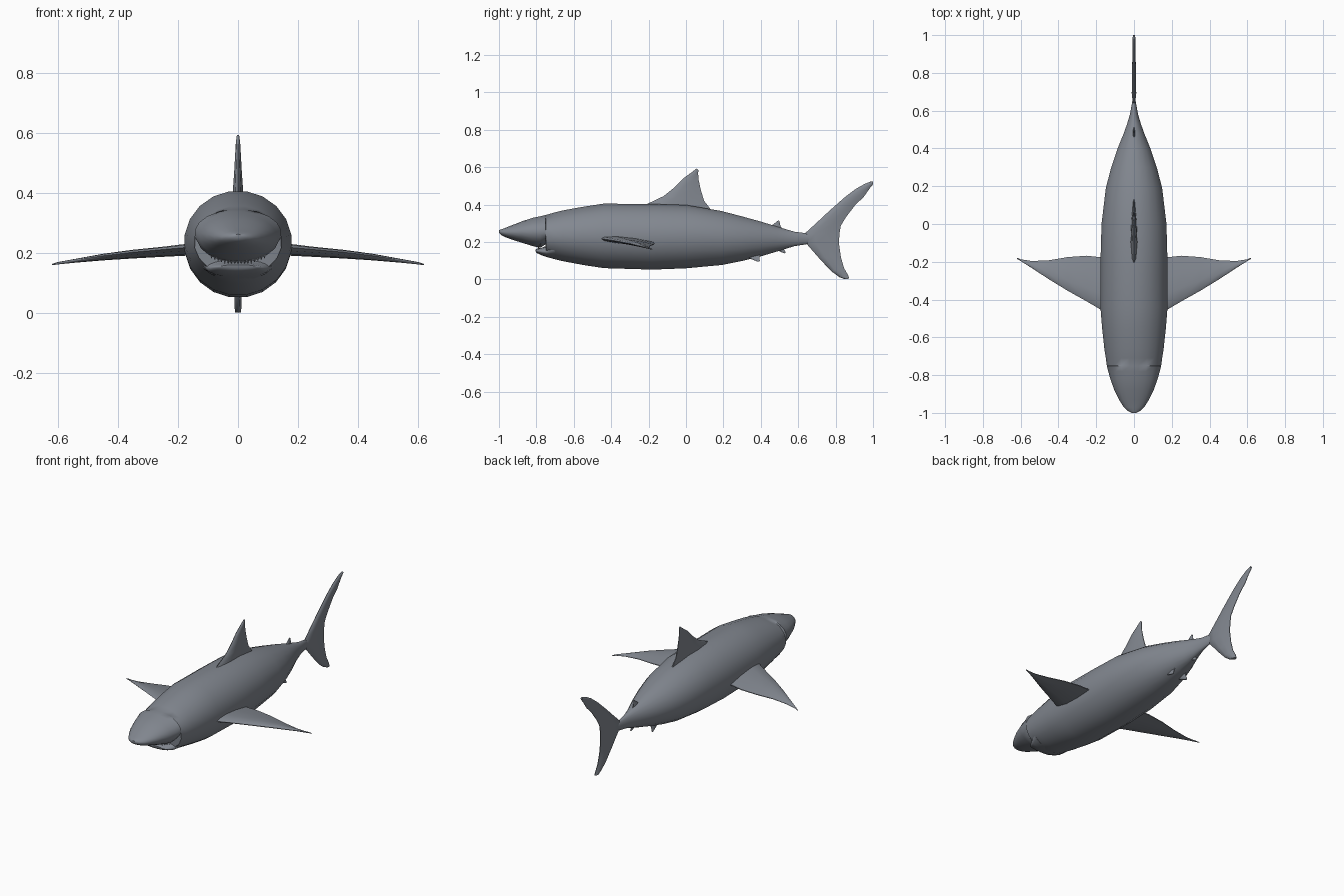
import bpy, bmesh, math
from mathutils import Vector

skin = bpy.data.materials.new("slate_skin")
skin.diffuse_color = (.225, .245, .28, 1)


def finish(name, bm, angle=50):
    bmesh.ops.recalc_face_normals(bm, faces=bm.faces)
    me = bpy.data.meshes.new(name)
    bm.to_mesh(me)
    bm.free()
    me.materials.append(skin)
    ob = bpy.data.objects.new(name, me)
    bpy.context.collection.objects.link(ob)
    bpy.ops.object.select_all(action='DESELECT')
    ob.select_set(True)
    bpy.context.view_layer.objects.active = ob
    bpy.ops.object.shade_smooth_by_angle(angle=math.radians(angle))
    return ob


def loft(name, rings):
    """Skin a list of equally sized point rings and cap both ends."""
    bm = bmesh.new()
    vs = [[bm.verts.new(p) for p in r] for r in rings]
    n = len(rings[0])
    for a, b in zip(vs, vs[1:]):
        for i in range(n):
            j = (i + 1) % n
            bm.faces.new((a[i], a[j], b[j], b[i]))
    bm.faces.new(vs[0])
    bm.faces.new(vs[-1])
    return finish(name, bm)


def hull(name, sections, sides=20):
    """Elliptical sections: (y, bottom z, top z, half width)."""
    rings = []
    for y, zb, zt, w in sections:
        c, h = (zb + zt) / 2, (zt - zb) / 2
        rings.append([(w * math.sin(t), y, c + h * math.cos(t))
                      for t in (math.tau * (i + 0.5) / sides for i in range(sides))])
    return loft(name, rings)


def fin(name, sections, axis):
    """Lens sections: (leading point, trailing point, half thickness)."""
    axis = Vector(axis)
    chord = [(0, 0), (.06, .55), (.3, 1), (.65, .8), (1, .15)]
    loop = chord + [(u, -v) for u, v in reversed(chord[1:])]
    return loft(name, [[Vector(a).lerp(Vector(b), u) + axis * v * t for u, v in loop]
                       for a, b, t in sections])


def flat_fin(name, rows):
    """Fin on the centre plane: (lead y, lead z, trail y, trail z, half thickness)."""
    return fin(name, [((0, a, b), (0, c, d), t) for a, b, c, d, t in rows], (1, 0, 0))


def mirror_x(ob):
    m = ob.modifiers.new("Mirror", 'MIRROR')
    m.use_axis = (True, False, False)


# Body with the overhanging snout, stepping down behind the mouth
hull("body", [
    (-1.0, .248, .262, .012), (-.99, .238, .267, .033), (-.97, .227, .274, .055),
    (-.93, .212, .29, .08), (-.88, .196, .31, .105), (-.82, .177, .33, .127),
    (-.78, .168, .338, .138), (-.752, .185, .345, .145), (-.748, .122, .346, .146),
    (-.71, .108, .357, .151), (-.66, .096, .37, .159), (-.55, .075, .39, .171),
    (-.44, .058, .407, .18), (-.18, .05, .405, .179), (.0, .057, .4, .174),
    (.19, .075, .367, .151), (.3, .097, .338, .122), (.4, .122, .31, .088),
    (.48, .146, .285, .055), (.53, .162, .27, .037), (.58, .177, .255, .022),
    (.66, .19, .245, .007)])

# Lower jaw
hull("lower_jaw", [
    (-.805, .15, .16, .055), (-.797, .14, .164, .075), (-.77, .128, .17, .094),
    (-.745, .119, .18, .106), (-.7, .108, .24, .125)])

# Upper teeth
bm = bmesh.new()
for i in range(17):
    x = -.088 + .011 * i
    z = .252 - .084 * math.sqrt(1 - (x / .138) ** 2)
    y = -.79 + 1.5 * x * x
    top = [bm.verts.new((x + dx, y + dy, z + .006))
           for dx, dy in ((-.005, 0), (0, -.004), (.005, 0), (0, .004))]
    tip = bm.verts.new((x, y, z - .008))
    bm.faces.new(top)
    for k in range(4):
        bm.faces.new((top[k], top[(k + 1) % 4], tip))
finish("teeth", bm, 20)

# Dorsal fin
flat_fin("dorsal_fin", [
    (-.24, .36, .145, .345, .02), (-.21, .402, .135, .37, .018),
    (-.12, .445, .097, .42, .015), (-.07, .485, .08, .475, .012),
    (-.015, .54, .068, .53, .009), (.03, .572, .065, .565, .007),
    (.057, .593, .066, .585, .004)])

# Tail fin, lower tip to upper tip
flat_fin("tail_fin", [
    (.848, .001, .872, .004, .01), (.82, .012, .868, .02, .011),
    (.775, .045, .845, .06, .011), (.71, .115, .828, .12, .011),
    (.64, .195, .818, .19, .012), (.635, .245, .82, .24, .012),
    (.69, .295, .828, .288, .011), (.765, .365, .857, .335, .01),
    (.85, .44, .907, .4, .009), (.91, .485, .95, .44, .009),
    (.955, .51, .967, .465, .008), (.985, .522, .985, .49, .007),
    (.999, .524, 1.0, .508, .006)])

# Small second dorsal and anal fins
flat_fin("rear_dorsal_fin", [
    (.44, .28, .53, .25, .008), (.465, .293, .505, .285, .006), (.493, .315, .5, .312, .003)])
flat_fin("anal_fin", [
    (.46, .17, .53, .18, .008), (.495, .152, .525, .16, .006), (.525, .139, .533, .143, .003)])

# Pelvic fins
mirror_x(fin("pelvic_fins", [
    ((.035, .31, .125), (.035, .4, .145), .007),
    ((.042, .35, .108), (.042, .392, .117), .005),
    ((.048, .385, .094), (.048, .395, .098), .003)], (1, 0, 0)))

# Pectoral fins
mirror_x(fin("pectoral_fins", [
    ((.12, -.485, .22), (.12, -.18, .2), .02),
    ((.17, -.457, .218), (.17, -.177, .198), .018),
    ((.25, -.41, .211), (.25, -.168, .192), .015),
    ((.35, -.354, .202), (.35, -.175, .186), .013),
    ((.45, -.293, .19), (.45, -.192, .179), .01),
    ((.54, -.234, .176), (.54, -.196, .17), .006),
    ((.6, -.196, .166), (.6, -.187, .164), .004),
    ((.62, -.184, .161), (.62, -.178, .16), .002)], (0, 0, 1)))
